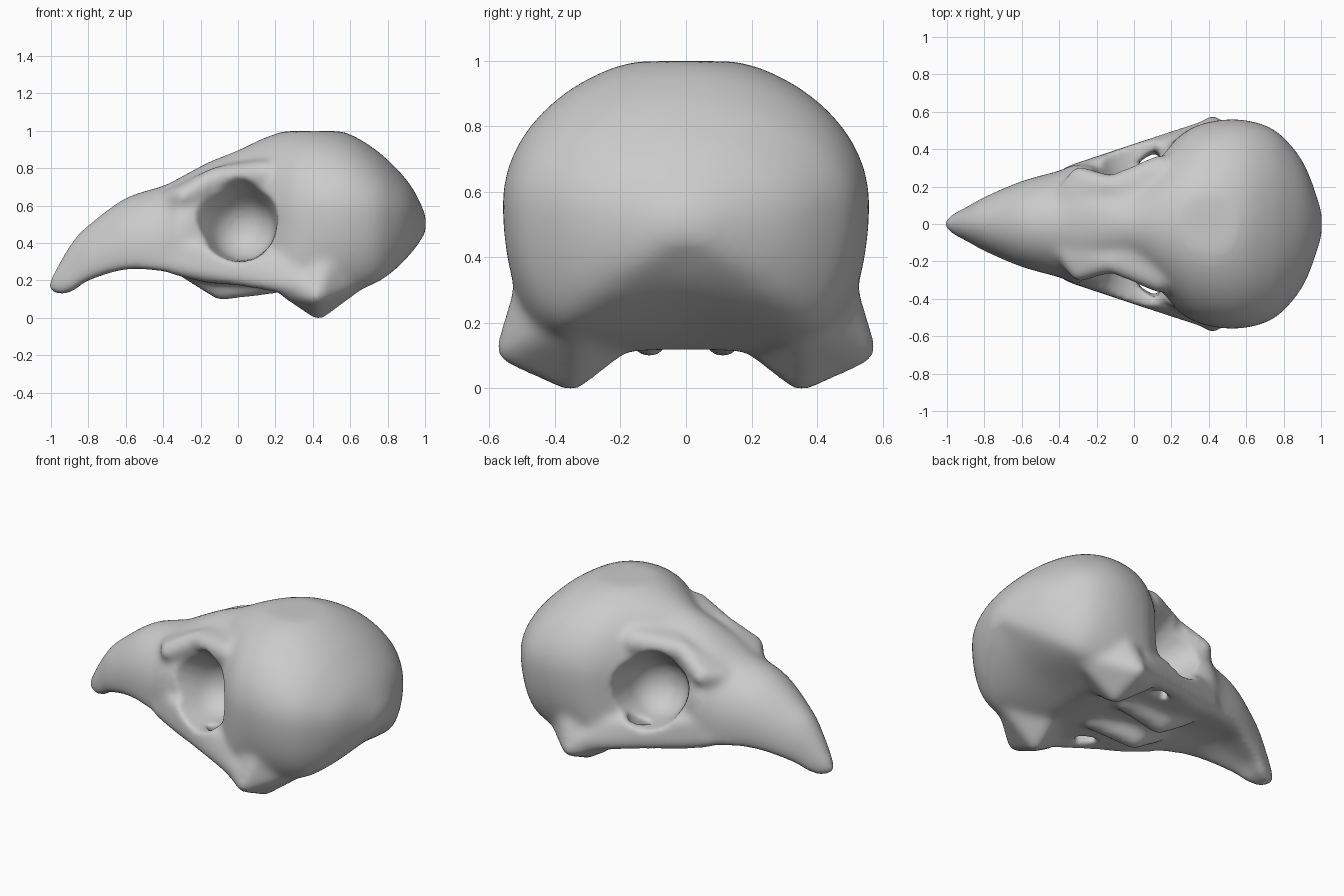
import bpy
import bmesh
from math import sin, cos, pi
from mathutils import Matrix, Vector

cube = bpy.data.objects.get("Cube")
if cube:
    bpy.data.objects.remove(cube, do_unlink=True)

bone = bpy.data.materials.new("bone_grey")
bone.use_nodes = True
colour = (0.6, 0.6, 0.6, 1)
bone.diffuse_color = colour
bone.node_tree.nodes["Principled BSDF"].inputs["Base Color"].default_value = colour

# Stations from beak tip to back of head:
# x, top z, widest z, half width, lower edge half width, lower edge z, middle underside z
STATIONS = [
    (-1.01, .21, .18, .025, .02, .155, .155),
    (-.95, .32, .20, .065, .04, .14, .14),
    (-.88, .43, .25, .10, .07, .155, .16),
    (-.80, .51, .30, .145, .11, .21, .22),
    (-.60, .655, .38, .23, .20, .27, .29),
    (-.40, .72, .40, .285, .27, .26, .29),
    (-.30, .77, .45, .32, .30, .23, .27),
    (-.15, .85, .48, .29, .35, .20, .20),
    (.00, .91, .50, .28, .40, .19, .20),
    (.15, .98, .55, .39, .46, .18, .19),
    (.30, 1.025, .57, .51, .46, .15, .16),
    (.45, 1.03, .58, .555, .37, .12, .13),
    (.60, .995, .58, .555, .36, .15, .17),
    (.74, .91, .57, .51, .35, .20, .23),
    (.84, .82, .56, .42, .28, .27, .29),
    (.91, .74, .55, .32, .19, .34, .35),
    (.96, .66, .53, .20, .11, .40, .41),
    (1.005, .56, .515, .06, .03, .47, .47),
]


def spline(points, steps):
    """Smooth curve through all the points."""
    pts = [Vector(p) for p in points]
    pts = [pts[0]] + pts + [pts[-1]]
    out = []
    for a, b, c, d in zip(pts, pts[1:], pts[2:], pts[3:]):
        for i in range(steps):
            t = i / steps
            out.append(b + (c - a) * (t / 2)
                       + (a * 2 - b * 5 + c * 4 - d) * (t * t / 2)
                       + (b * 3 - a - c * 3 + d) * (t ** 3 / 2))
    return out + [pts[-1]]


def section(top, mid, width, edge, low, centre):
    """Half outline from the crown round to the middle of the underside."""
    half = []
    for i in range(12):
        a = i / 12 * pi / 2
        half.append((width * sin(a), min(1.012, mid + (top - mid) * cos(a))))
    for i in range(9):
        a = i / 9 * pi / 2
        half.append((edge + (width - edge) * cos(a), mid + (low - mid) * sin(a)))
    for i in range(8):
        u = i / 7
        half.append((edge * (1 - u), low + (centre - low) * u * u * (3 - 2 * u)))
    return half


def add_hull(bm, balls):
    """Rounded lump wrapping balls (x, y, z, radius), on both sides."""
    for side in (1, -1):
        part = bmesh.new()
        for x, y, z, r in balls:
            bmesh.ops.create_icosphere(part, subdivisions=3, radius=r,
                                       matrix=Matrix.Translation((x, side * y, z)))
        res = bmesh.ops.convex_hull(part, input=part.verts[:])
        spare = {g for key in ("geom_interior", "geom_unused") for g in res[key]
                 if isinstance(g, bmesh.types.BMVert)}
        bmesh.ops.delete(part, geom=list(spare), context='VERTS')
        bmesh.ops.recalc_face_normals(part, faces=part.faces[:])
        mesh = bpy.data.meshes.new("lump")
        part.to_mesh(mesh)
        part.free()
        bm.from_mesh(mesh)
        bpy.data.meshes.remove(mesh)


def make_object(name, bm):
    mesh = bpy.data.meshes.new(name)
    bm.to_mesh(mesh)
    bm.free()
    obj = bpy.data.objects.new(name, mesh)
    bpy.context.collection.objects.link(obj)
    return obj


# Beak, face and braincase as one loft
bm = bmesh.new()
rings = []
for x, *shape in spline(STATIONS, 4):
    half = section(*shape)
    outline = half + [(-y, z) for y, z in half[-2:0:-1]]
    rings.append([bm.verts.new((x, y, z)) for y, z in outline])
for a, b in zip(rings, rings[1:]):
    for i in range(len(a)):
        j = (i + 1) % len(a)
        bm.faces.new((a[i], a[j], b[j], b[i]))
bm.faces.new(rings[0])
bm.faces.new(rings[-1])
bmesh.ops.recalc_face_normals(bm, faces=bm.faces[:])

# Jaw joint knobs
add_hull(bm, [(.43, .35, .045, .045), (.42, .53, .135, .052), (.27, .43, .16, .05),
              (.62, .34, .23, .08), (.48, .39, .36, .12), (.44, .24, .15, .06)])
# Cheek walls
add_hull(bm, [(-.34, .265, .29, .05), (.38, .50, .175, .055), (-.30, .28, .40, .04), (.22, .43, .30, .05)])
# Brow ridges
add_hull(bm, [(-.29, .25, .66, .06), (-.12, .20, .76, .06), (-.36, .15, .64, .06)])
add_hull(bm, [(-.12, .20, .76, .06), (.14, .29, .78, .08), (.05, .1, .8, .06)])
# Palate lumps
add_hull(bm, [(-.09, .11, .165, .06), (-.28, .12, .27, .05), (.20, .14, .20, .06)])
skull = make_object("skull", bm)

# Eye sockets and the openings in their floors
bm = bmesh.new()
add_hull(bm, [(.02, .26, .50, .18), (-.02, .48, .55, .235), (-.03, .39, .62, .17),
              (-.12, .44, .61, .175), (-.03, .80, .55, .26)])
sockets = make_object("socket_cutter", bm)
bm = bmesh.new()
add_hull(bm, [(.04, .33, .38, .02), (.11, .37, .38, .03), (.04, .30, .08, .02), (.11, .33, .08, .03)])
floors = make_object("socket_floor_cutter", bm)


def fuse(name, size):
    mod = skull.modifiers.new(name, 'REMESH')
    mod.mode = 'VOXEL'
    mod.voxel_size = size


# Fuse the parts, cut the openings, then soften the edges
fuse("fuse_parts", .016)
mod = skull.modifiers.new("blend_parts", 'SMOOTH')
mod.factor = .5
mod.iterations = 14
for cutter in (sockets, floors):
    cutter.hide_render = True
    mod = skull.modifiers.new("cut", 'BOOLEAN')
    mod.operation = 'DIFFERENCE'
    mod.solver = 'EXACT'
    mod.object = cutter
fuse("even_surface", .015)
mod = skull.modifiers.new("soften", 'SMOOTH')
mod.factor = .5
mod.iterations = 8

bpy.context.view_layer.update()
graph = bpy.context.evaluated_depsgraph_get()
mesh = bpy.data.meshes.new_from_object(skull.evaluated_get(graph))
skull.modifiers.clear()
skull.data = mesh
for cutter in (sockets, floors):
    bpy.data.objects.remove(cutter, do_unlink=True)

# Stand on the ground and shade smooth
low = min(v.co.z for v in mesh.vertices)
mesh.transform(Matrix.Translation((0, 0, -low)))
mesh.materials.clear()
mesh.materials.append(bone)
mesh.shade_smooth()
